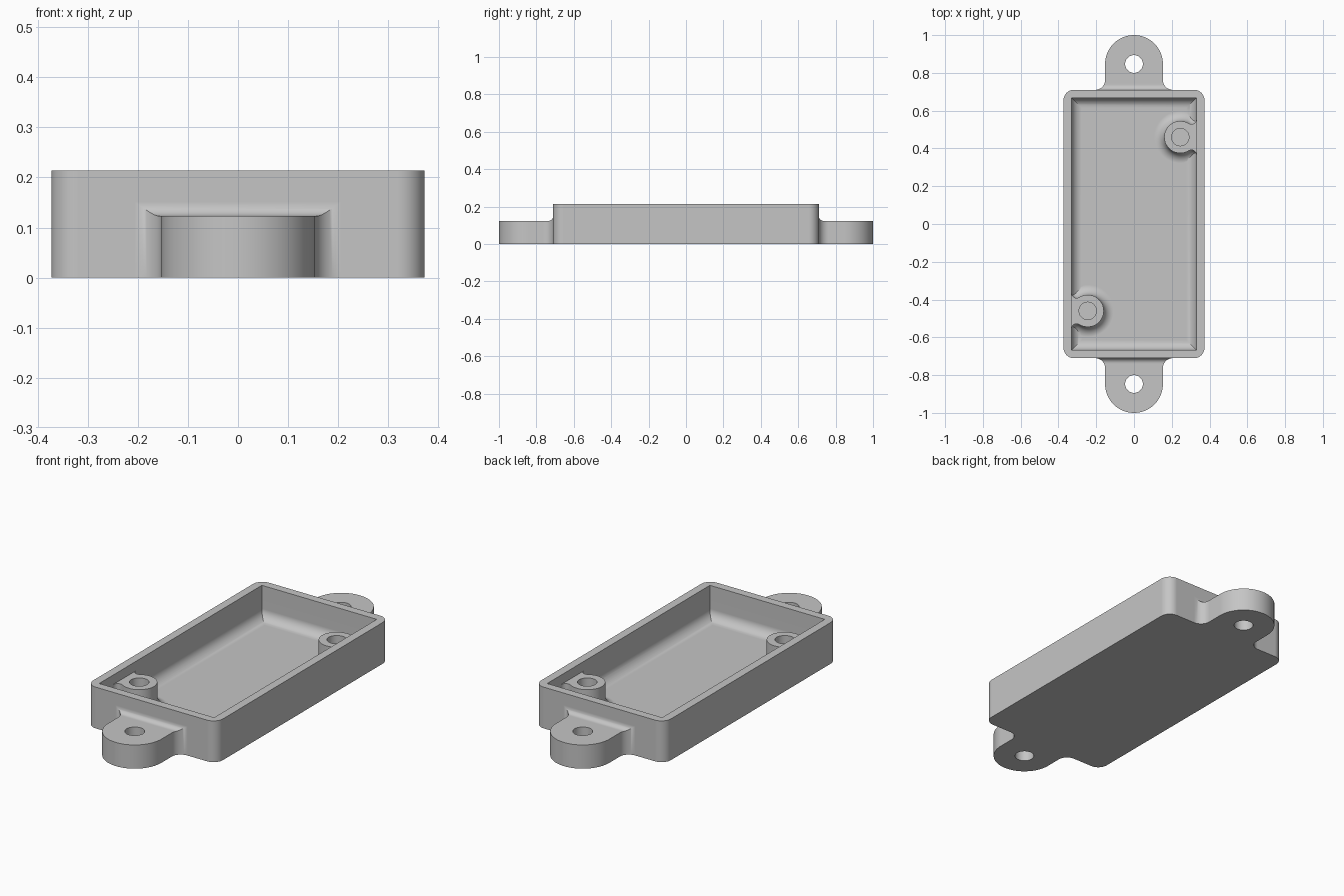
import bpy, bmesh
from math import sin, cos, pi, sqrt, atan2

if "Cube" in bpy.data.objects:
    bpy.data.objects.remove(bpy.data.objects["Cube"])

HX, HY, H, CORNER = 0.373, 0.71, 0.214, 0.054     # outer box
IX, IY, FLOOR, FIL = 0.33, 0.667, 0.041, 0.053    # cavity
TAB_W, TAB_Y, TAB_H = 0.153, 0.847, 0.123         # mounting tabs
SIDE_FIL, TOP_FIL, TAB_HOLE = 0.053, 0.028, 0.047
BX, BY, BR, BH, BOSS_HOLE = 0.245, 0.46, 0.085, 0.165, 0.046  # screw bosses
SEG = 10

grey = bpy.data.materials.new("light grey")
grey.diffuse_color = (0.56, 0.56, 0.56, 1)
grey.use_nodes = True
grey.node_tree.nodes["Principled BSDF"].inputs["Base Color"].default_value = grey.diffuse_color


def loft(name, rings):
    """Closed solid through rings of equal point count."""
    bm = bmesh.new()
    vr = [[bm.verts.new(p) for p in ring] for ring in rings]
    n = len(vr[0])
    for a, b in zip(vr, vr[1:]):
        for i in range(n):
            j = (i + 1) % n
            bm.faces.new((a[i], a[j], b[j], b[i]))
    bm.faces.new(vr[0][::-1])
    bm.faces.new(vr[-1])
    bmesh.ops.recalc_face_normals(bm, faces=bm.faces)
    me = bpy.data.meshes.new(name)
    bm.to_mesh(me)
    bm.free()
    me.materials.append(grey)
    ob = bpy.data.objects.new(name, me)
    bpy.context.collection.objects.link(ob)
    return ob


def at(points, z):
    return [(x, y, z) for x, y in points]


def cylinder(name, x, y, r, z0, z1, n=40):
    c = [(x + r * cos(2 * pi * i / n), y + r * sin(2 * pi * i / n)) for i in range(n)]
    return loft(name, [at(c, z0), at(c, z1)])


def combine(target, tool, operation):
    bpy.context.view_layer.objects.active = target
    m = target.modifiers.new(operation, 'BOOLEAN')
    m.operation, m.solver, m.object = operation, 'EXACT', tool
    bpy.ops.object.modifier_apply(modifier=m.name)
    bpy.data.objects.remove(tool)


# Box with rounded vertical corners
outline = []
for k, (sx, sy) in enumerate([(1, 1), (-1, 1), (-1, -1), (1, -1)]):
    for i in range(SEG + 1):
        a = (k + i / SEG) * pi / 2
        outline.append((sx * (HX - CORNER) + CORNER * cos(a),
                        sy * (HY - CORNER) + CORNER * sin(a)))
box = loft("enclosure_tray", [at(outline, 0), at(outline, H)])

# Cavity with filleted floor edges
rings = []
for i in range(SEG + 1):
    a = i / SEG * pi / 2
    d = FIL * (1 - sin(a))
    x, y = IX - d, IY - d
    rings.append(at([(x, y), (-x, y), (-x, -y), (x, -y)], FLOOR + FIL * (1 - cos(a))))
rings.append(at([(IX, IY), (-IX, IY), (-IX, -IY), (IX, -IY)], H + 0.1))
combine(box, loft("cavity", rings), 'DIFFERENCE')


def boss_outline(s, d):
    """Round boss blended into the side wall by small concave fillets."""
    r, g = BR + d, 0.026
    dx = IX - g - BX
    yc = sqrt((r + g) ** 2 - dx ** 2)      # fillet centre
    t = atan2(yc, dx)                      # tangent angle on the boss
    half = [(IX + 0.02, yc)]
    for i in range(7):
        a = -i / 6 * (pi - t)
        half.append((IX - g + g * cos(a), yc + g * sin(a)))
    for i in range(1, 19):
        a = t + i / 18 * (pi - t)
        half.append((BX + r * cos(a), r * sin(a)))
    pts = half + [(x, -y) for x, y in half[-2::-1]]
    return [(s * x, s * (BY + y)) for x, y in pts]


# Screw bosses in opposite corners, filleted into the floor
for s in (1, -1):
    rings = [at(boss_outline(s, FIL), FLOOR - 0.01)]
    for i in range(SEG + 1):
        a = i / SEG * pi / 2
        rings.append(at(boss_outline(s, FIL * (1 - sin(a))),
                        FLOOR + FIL * (1 - cos(a))))
    rings.append(at(boss_outline(s, 0), BH))
    combine(box, loft("boss", rings), 'UNION')
    combine(box, cylinder("boss_hole", s * BX, s * BY, BOSS_HOLE, FLOOR + 0.005, H + 0.1),
            'DIFFERENCE')


# Mounting tabs: sections (distance, half width, height) from the wall to the round tip
sections = [(HY - 0.02, TAB_W + SIDE_FIL, TAB_H + TOP_FIL)]
for i in range(15):
    u = SIDE_FIL * (1 - cos(i / 14 * pi / 2))
    w = TAB_W + SIDE_FIL - sqrt(max(0, SIDE_FIL ** 2 - (SIDE_FIL - u) ** 2))
    t = max(0, TOP_FIL - u)
    sections.append((HY + u, w, TAB_H + TOP_FIL - sqrt(TOP_FIL ** 2 - t ** 2)))
N = 20
for i in range(N):
    a = i / (N - 0.5) * pi / 2
    sections.append((TAB_Y + TAB_W * sin(a), TAB_W * cos(a), TAB_H))

for s in (1, -1):
    rings = [[(-w, s * y, 0), (w, s * y, 0), (w, s * y, h), (-w, s * y, h)]
             for y, w, h in sections]
    combine(box, loft("tab", rings), 'UNION')
    combine(box, cylinder("tab_hole", 0, s * TAB_Y, TAB_HOLE, -0.1, 0.3), 'DIFFERENCE')

# Smooth fillets, crisp edges, flat large faces
bpy.ops.object.select_all(action='DESELECT')
box.select_set(True)
bpy.context.view_layer.objects.active = box
bpy.ops.object.shade_smooth_by_angle(angle=0.5)
wn = box.modifiers.new("flat_faces", 'WEIGHTED_NORMAL')
wn.keep_sharp = True
